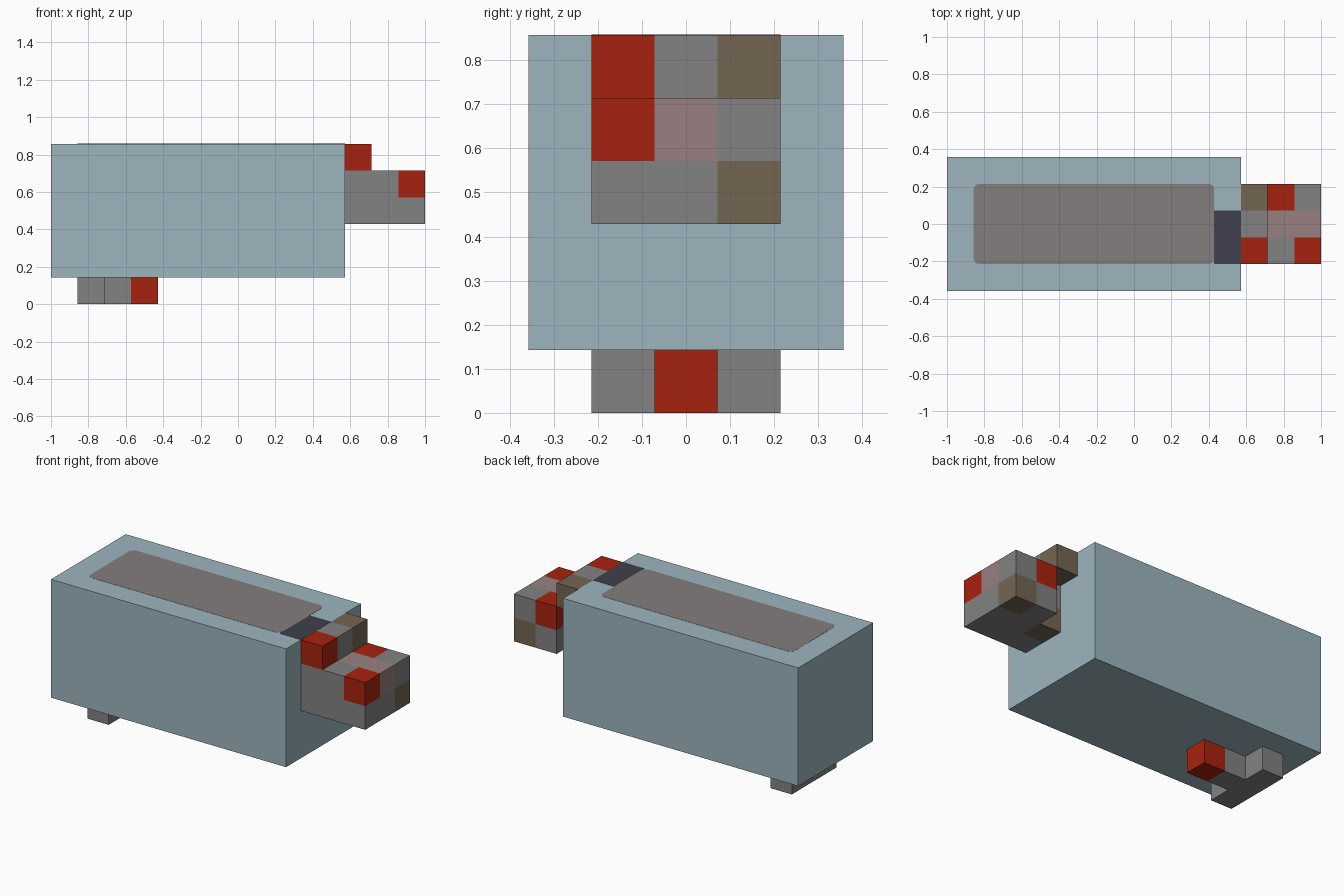
import bpy
import bmesh
from mathutils import Vector

U = 1 / 7  # edge of one block

cube = bpy.data.objects.get("Cube")
if cube:
    bpy.data.objects.remove(cube, do_unlink=True)


def material(name, rgb):
    """Flat material from 0-255 screen values."""
    lin = [((c / 255 + 0.055) / 1.055) ** 2.4 for c in rgb]
    mat = bpy.data.materials.new(name)
    mat.use_nodes = True
    mat.diffuse_color = (*lin, 1)
    bsdf = mat.node_tree.nodes["Principled BSDF"]
    bsdf.inputs["Base Color"].default_value = (*lin, 1)
    bsdf.inputs["Roughness"].default_value = 0.9
    return mat


BLUE = material("pale blue", (157, 181, 191))
DECK = material("warm grey", (130, 126, 125))
DARK = material("slate", (64, 64, 78))
BLOCKS = {
    "g": material("grey", (130, 130, 130)),
    "r": material("red", (167, 34, 15)),
    "b": material("brown", (116, 102, 82)),
    "p": material("dusty pink", (153, 128, 128)),
}


def finish(name, bm, mats):
    mesh = bpy.data.meshes.new(name)
    bm.to_mesh(mesh)
    bm.free()
    for mat in mats:
        mesh.materials.append(mat)
    obj = bpy.data.objects.new(name, mesh)
    bpy.context.collection.objects.link(obj)
    return obj


def box(name, low, high, mat, corner=0):
    """Box between two corners, with optional rounded upright edges."""
    low, high = Vector(low), Vector(high)
    bm = bmesh.new()
    bmesh.ops.create_cube(bm, size=1)
    bmesh.ops.scale(bm, vec=high - low, verts=bm.verts)
    bmesh.ops.translate(bm, vec=(low + high) / 2, verts=bm.verts)
    if corner:
        upright = [e for e in bm.edges
                   if abs(e.verts[0].co.z - e.verts[1].co.z) > 1e-5]
        bmesh.ops.bevel(bm, geom=upright, offset=corner, segments=4,
                        profile=0.5, affect="EDGES")
    return finish(name, bm, [mat])


def blocks(name, origin, layers):
    """Coloured block shape: layers go up, rows go back, letters go along x."""
    cells = {(x, y, z): c
             for z, rows in enumerate(layers)
             for y, row in enumerate(rows)
             for x, c in enumerate(row) if c != " "}
    keys = list(BLOCKS)
    bm = bmesh.new()
    for cell, colour in cells.items():
        centre = Vector(cell) + Vector((0.5, 0.5, 0.5))
        for axis in range(3):
            for sign in (-1, 1):
                normal = Vector((0, 0, 0))
                normal[axis] = sign
                if tuple(int(a + b) for a, b in zip(cell, normal)) in cells:
                    continue
                # Exposed side of the block
                side = Vector((0, 0, 0))
                side[(axis + 1) % 3] = 0.5
                up = normal.cross(side)
                middle = centre + normal / 2
                corners = (-side - up, side - up, side + up, up - side)
                face = bm.faces.new([
                    bm.verts.new(Vector(origin) + (middle + c) * U)
                    for c in corners])
                face.material_index = keys.index(colour)
    bmesh.ops.remove_doubles(bm, verts=bm.verts, dist=1e-4)
    return finish(name, bm, BLOCKS.values())


# Long main body
box("body", (-1, -2.5 * U, U), (4 * U, 2.5 * U, 6 * U), BLUE)

# Painted panels on the top
TOP = 6 * U
box("top_panel", (-6 * U, -1.5 * U, TOP - 0.002),
    (3 * U, 1.5 * U, TOP + 0.001), DECK, corner=0.03)
box("dark_panel", (3 * U, -1.5 * U, TOP - 0.002),
    (4 * U, 0.5 * U, TOP + 0.001), DARK)

# Stepped block cluster on the end
blocks("end_cluster", (4 * U, -1.5 * U, 3 * U), [
    ["ggg", "bgg", " gb"],
    ["ggr", "gpp", " rg"],
    ["r  ", "g  ", "b  "],
])

# T-shaped foot under the body
blocks("foot", (-6 * U, -1.5 * U, 0), [["g  ", "ggr", "g  "]])
